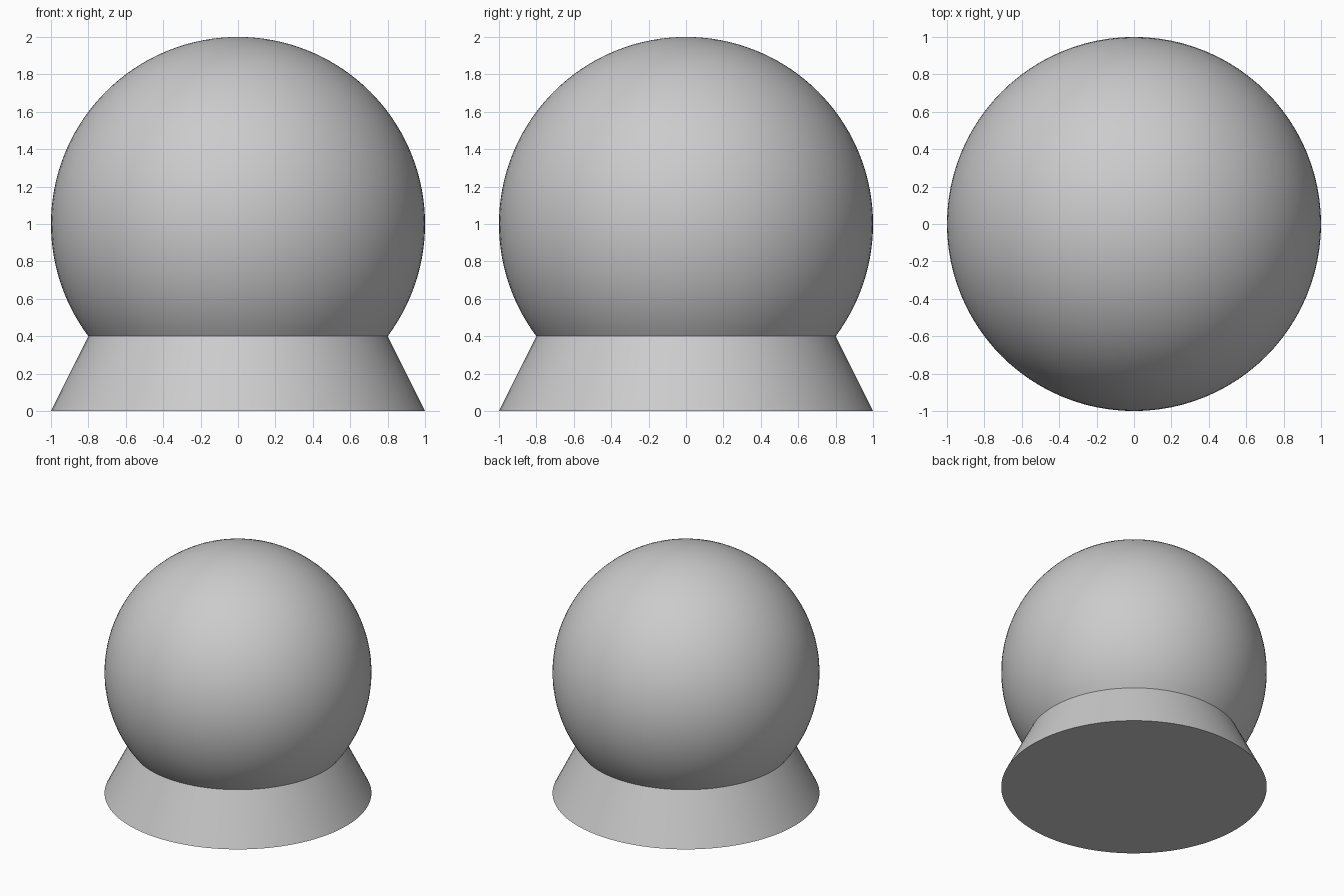
import bpy, bmesh, math

if "Cube" in bpy.data.objects:
    bpy.data.objects.remove(bpy.data.objects["Cube"])

SEGMENTS = 96


def lathe(name, profile, angle):
    """Revolve a (radius, z) profile around z into a smooth-shaded object."""
    bm = bmesh.new()
    verts = [bm.verts.new((r, 0, z)) for r, z in profile]
    edges = [bm.edges.new(pair) for pair in zip(verts, verts[1:])]
    bmesh.ops.spin(bm, geom=verts + edges, cent=(0, 0, 0), axis=(0, 0, 1),
                   angle=math.tau, steps=SEGMENTS, use_duplicate=False)
    bmesh.ops.remove_doubles(bm, verts=bm.verts, dist=1e-5)
    bmesh.ops.recalc_face_normals(bm, faces=bm.faces)
    mesh = bpy.data.meshes.new(name)
    bm.to_mesh(mesh)
    bm.free()
    obj = bpy.data.objects.new(name, mesh)
    bpy.context.collection.objects.link(obj)
    bpy.ops.object.select_all(action='DESELECT')
    obj.select_set(True)
    bpy.context.view_layer.objects.active = obj
    bpy.ops.object.shade_smooth_by_angle(angle=math.radians(angle))
    return obj


# Globe: unit sphere centred at z = 1, cut off where it sits in the base
SEAT_Z = 0.4
start = math.asin(SEAT_Z - 1)
steps = 48
arc = []
for i in range(steps + 1):
    a = start + (math.pi / 2 - start) * i / steps
    arc.append((math.cos(a) if i < steps else 0, 1 + math.sin(a)))
lathe("globe", [(0, SEAT_Z)] + arc, 30)

# Base: tapered round stand
lathe("base", [(0, 0), (1, 0), (0.8, SEAT_Z), (0, SEAT_Z)], 30)
